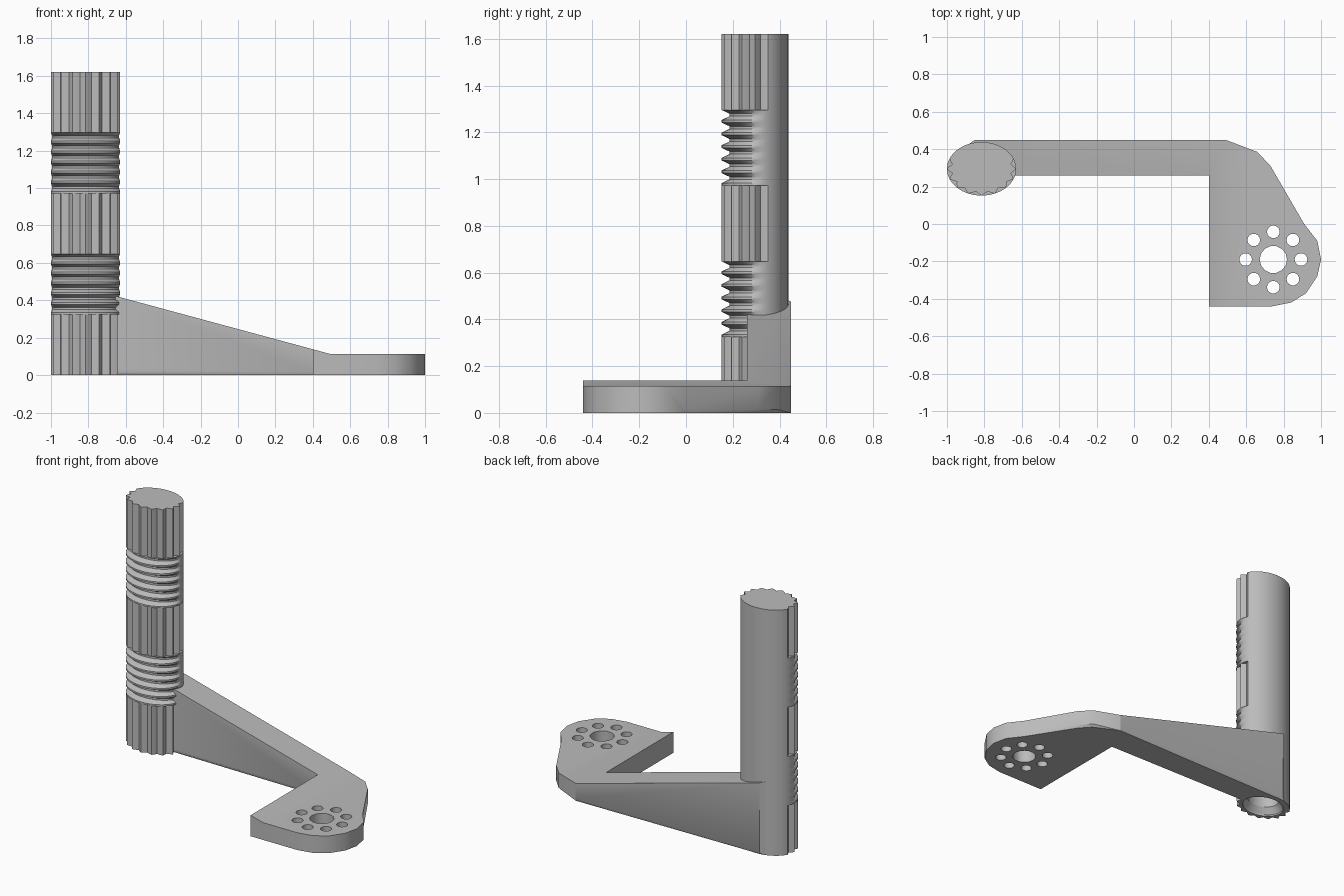
import bpy, bmesh
from math import sin, cos, tau, radians

if "Cube" in bpy.data.objects:
    bpy.data.objects.remove(bpy.data.objects["Cube"])

grey = bpy.data.materials.new("plain grey")
grey.use_nodes = True
grey.diffuse_color = (0.5, 0.5, 0.5, 1)
grey.node_tree.nodes["Principled BSDF"].inputs["Base Color"].default_value = (0.5, 0.5, 0.5, 1)

GRIP = (-0.815, 0.295)      # grip axis
RX, RY = 0.185, 0.143       # grip half widths
HUB = (0.745, -0.19)        # centre of the bolt circle
SIDES = 64


def make_object(name, bm):
    bmesh.ops.recalc_face_normals(bm, faces=bm.faces)
    mesh = bpy.data.meshes.new(name)
    bm.to_mesh(mesh)
    bm.free()
    obj = bpy.data.objects.new(name, mesh)
    mesh.materials.append(grey)
    bpy.context.collection.objects.link(obj)
    return obj


def loft(bm, rings):
    """Skin a stack of closed rings and cap both ends."""
    rows = [[bm.verts.new(p) for p in ring] for ring in rings]
    n = len(rows[0])
    for low, high in zip(rows, rows[1:]):
        for i in range(n):
            j = (i + 1) % n
            bm.faces.new((low[i], low[j], high[j], high[i]))
    bm.faces.new(rows[0][::-1])
    bm.faces.new(rows[-1])


def circle(centre, rx, ry, z, n, scale=lambda i: 1):
    return [(centre[0] + rx * scale(i) * cos(tau * i / n),
             centre[1] + ry * scale(i) * sin(tau * i / n), z) for i in range(n)]


def cut(obj, cutter):
    mod = obj.modifiers.new("cut", 'BOOLEAN')
    mod.operation = 'DIFFERENCE'
    mod.solver = 'EXACT'
    mod.object = cutter
    activate(obj)
    bpy.ops.object.modifier_apply(modifier=mod.name)


def activate(obj):
    bpy.ops.object.select_all(action='DESELECT')
    obj.select_set(True)
    bpy.context.view_layer.objects.active = obj


# Grip surface rules: vertical teeth and horizontal grooves on the front half only
def toothed(i):
    if 3 < i < 29:
        return 1
    phase = i % 4
    return 1 - 0.14 * (1 - abs(phase - 2) / 2)


def grooved(i):
    return 1 - 0.19 * max(0, 0.25 - sin(tau * i / SIDES))


def grip_ring(z, rule=lambda i: 1):
    return circle(GRIP, RX, RY, z, SIDES, rule)


# Grip: three toothed bands with two ribbed bands between them
band = 0.324
rings = []
for k in range(5):
    base = k * band
    if k % 2 == 0:
        rings += [grip_ring(base, toothed), grip_ring(base + band, toothed)]
    else:
        pitch = band / 6
        for g in range(6):
            z = base + g * pitch
            rings += [grip_ring(z), grip_ring(z + 0.2 * pitch),
                      grip_ring(z + 0.5 * pitch, grooved),
                      grip_ring(z + 0.7 * pitch, grooved)]
        rings.append(grip_ring(base + band))
bm = bmesh.new()
loft(bm, rings)
bmesh.ops.remove_doubles(bm, verts=bm.verts, dist=1e-5)
grip = make_object("grip", bm)

# Arm and foot: one outline whose top slopes along the arm
outline = [(0.40, -0.44), (0.74, -0.44), (0.84, -0.42), (0.92, -0.37), (0.98, -0.28),
           (1.0, -0.19), (0.98, -0.09), (0.91, 0.0), (0.73, 0.31), (0.66, 0.385),
           (0.49, 0.45), (-0.85, 0.45), (-0.93, 0.395), (-0.90, 0.26), (0.40, 0.26)]
bm = bmesh.new()
bm.faces.new([bm.verts.new((x, y, 0)) for x, y in outline])
bmesh.ops.bisect_plane(bm, geom=bm.verts[:] + bm.edges[:] + bm.faces[:],
                       plane_co=(0.49, 0, 0), plane_no=(1, 0, 0))
ext = bmesh.ops.extrude_face_region(bm, geom=bm.faces[:], use_keep_orig=True)
for v in ext["geom"]:
    if isinstance(v, bmesh.types.BMVert):
        v.co.z = 0.114 + 0.27 * max(0, 0.49 - v.co.x)
bmesh.ops.recalc_face_normals(bm, faces=bm.faces)

# Chamfer along the lower edges of the arm
lower = []
for e in bm.edges:
    mid = (e.verts[0].co + e.verts[1].co) / 2
    rim = any(abs(f.normal.z) < 0.5 for f in e.link_faces)
    if rim and max(v.co.z for v in e.verts) < 0.001 and mid.y > 0.1 and mid.x > -0.86 \
            and abs(mid.x - 0.40) > 0.01:
        lower.append(e)
bmesh.ops.bevel(bm, geom=lower, offset=0.02, offset_type='OFFSET', segments=1,
                affect='EDGES', clamp_overlap=True)
arm = make_object("arm_and_foot", bm)

# Bolt holes through the foot
bm = bmesh.new()
holes = [(HUB, 0.073)] + [((HUB[0] + 0.148 * cos(tau * k / 8),
                            HUB[1] + 0.148 * sin(tau * k / 8)), 0.034) for k in range(8)]
for centre, r in holes:
    loft(bm, [circle(centre, r, r, z, 14) for z in (-0.1, 0.3)])
hole_cutter = make_object("hole_cutter", bm)
cut(arm, hole_cutter)

# Chamfered bore in the underside of the grip
bm = bmesh.new()
loft(bm, [circle(GRIP, RX * s, RY * s, z, 32)
          for s, z in ((0.76, -0.05), (0.76, 0.01), (0.58, 0.05), (0.58, 0.5))])
bore_cutter = make_object("bore_cutter", bm)
cut(arm, bore_cutter)
cut(grip, bore_cutter)

for cutter in (hole_cutter, bore_cutter):
    bpy.data.objects.remove(cutter)

for obj in (grip, arm):
    activate(obj)
    bpy.ops.object.shade_smooth_by_angle(angle=radians(28))
